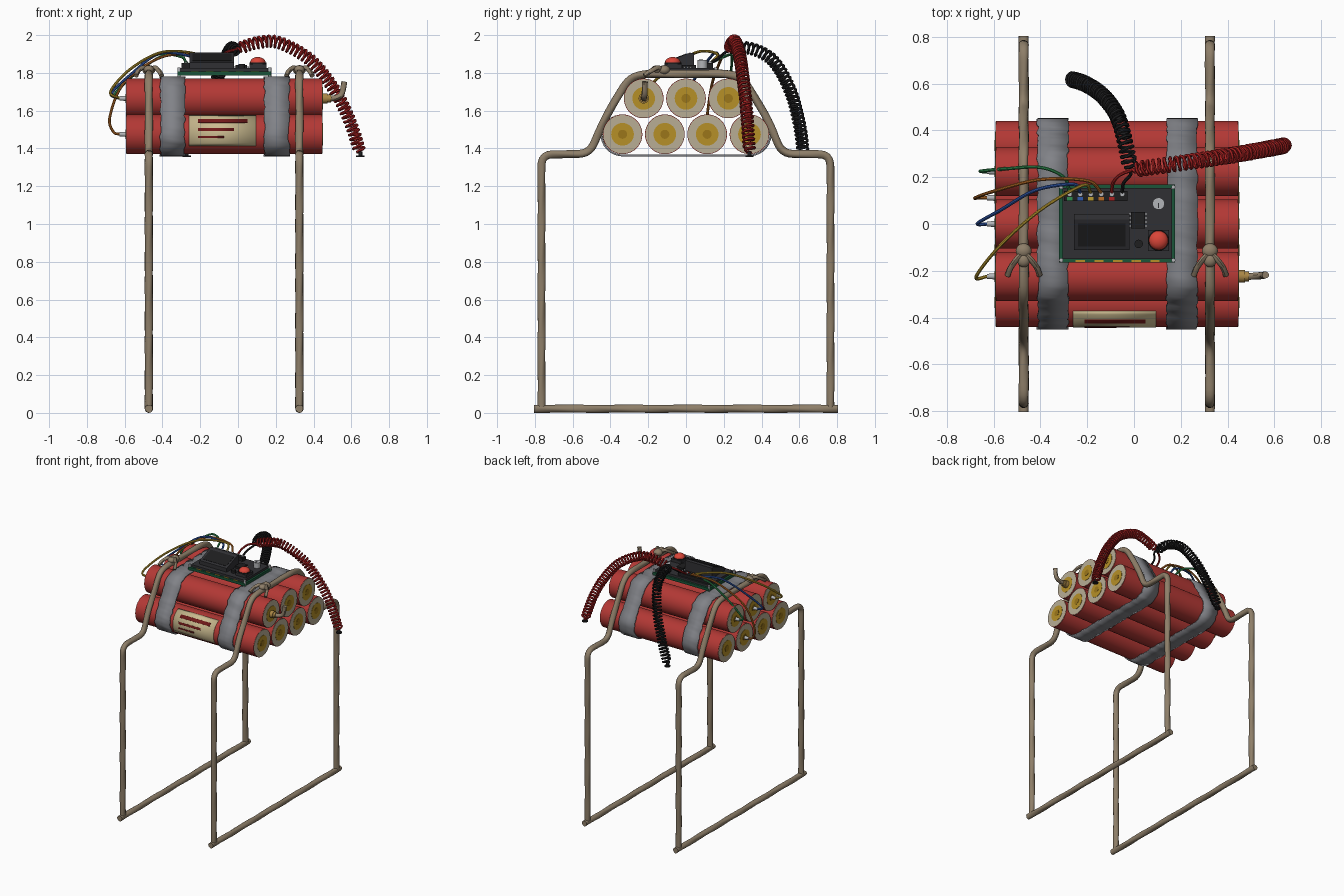
import bpy, bmesh, math, random
from mathutils import Vector, Matrix, geometry

if "Cube" in bpy.data.objects:
    bpy.data.objects.remove(bpy.data.objects["Cube"])

random.seed(4)
PALETTE = dict(red=(.45, .04, .035), cap=(.48, .42, .3), gold=(.47, .28, .02), amber=(.33, .18, .01),
               tape=(.22, .225, .245), rope=(.27, .21, .14), pcb=(.01, .09, .04), black=(.013, .013, .014),
               dark=(.03, .03, .034), cream=(.6, .5, .28), maroon=(.17, .01, .01), metal=(.45, .46, .48),
               brass=(.4, .24, .06), green=(.03, .27, .08), blue=(.03, .1, .42), yellow=(.5, .33, .03),
               orange=(.48, .15, .02), wire_red=(.4, .015, .015), button=(.7, .06, .04))
MATS = {}
for key, rgb in PALETTE.items():
    MATS[key] = bpy.data.materials.new(key)
    MATS[key].diffuse_color = (*rgb, 1)


def finish(name, bm, mat, smooth=True):
    bmesh.ops.recalc_face_normals(bm, faces=bm.faces)
    me = bpy.data.meshes.new(name)
    bm.to_mesh(me)
    bm.free()
    ob = bpy.data.objects.new(name, me)
    bpy.context.collection.objects.link(ob)
    me.materials.append(MATS[mat])
    if smooth:
        bpy.ops.object.select_all(action='DESELECT')
        ob.select_set(True)
        bpy.context.view_layer.objects.active = ob
        bpy.ops.object.shade_smooth_by_angle(angle=math.radians(40))
    return ob


def cyl(name, a, b, r, mat, sides=24, r2=None):
    a, b = Vector(a), Vector(b)
    bm = bmesh.new()
    m = Matrix.Translation((a + b) / 2) @ (b - a).to_track_quat('Z', 'Y').to_matrix().to_4x4()
    bmesh.ops.create_cone(bm, cap_ends=True, segments=sides, radius1=r, radius2=r if r2 is None else r2,
                          depth=(b - a).length, matrix=m)
    return finish(name, bm, mat)


def box(name, lo, hi, mat):
    lo, hi = Vector(lo), Vector(hi)
    bm = bmesh.new()
    bmesh.ops.create_cube(bm, size=1, matrix=Matrix.Translation((lo + hi) / 2) @ Matrix.Diagonal((*(hi - lo), 1)))
    return finish(name, bm, mat, False)


def ball(name, c, scale, mat):
    bm = bmesh.new()
    bmesh.ops.create_uvsphere(bm, u_segments=20, v_segments=12, radius=1,
                              matrix=Matrix.Translation(c) @ Matrix.Diagonal((*scale, 1)))
    return finish(name, bm, mat)


def resample(pts, step):
    out, carry = [pts[0]], step
    for a, b in zip(pts, pts[1:]):
        d = (b - a).length
        t = carry
        while t <= d:
            out.append(a.lerp(b, t / d))
            t += step
        carry = t - d
    if (out[-1] - pts[-1]).length > step * .3:
        out.append(pts[-1])
    return out


def spline(pts, step=.012):
    p = [Vector(q) for q in pts]
    p = [2 * p[0] - p[1]] + p + [2 * p[-1] - p[-2]]
    out = []
    for a, b, c, d in zip(p, p[1:], p[2:], p[3:]):
        for i in range(16):
            t = i / 16
            out.append(.5 * (2 * b + (c - a) * t + (2 * a - 5 * b + 4 * c - d) * t * t + (3 * b - a - 3 * c + d) * t ** 3))
    return resample(out + [p[-2]], step)


def rounded(pts, r, step=.02):
    p = [Vector(q) for q in pts]
    out = [p[0]]
    for a, b, c in zip(p, p[1:], p[2:]):
        s = b + (a - b).normalized() * min(r, (a - b).length / 2)
        e = b + (c - b).normalized() * min(r, (c - b).length / 2)
        out += [s.lerp(b, t / 8).lerp(b.lerp(e, t / 8), t / 8) for t in range(9)]
    return resample(out + [p[-1]], step)


def frames(pts):
    n = None
    for i, p in enumerate(pts):
        t = (pts[min(i + 1, len(pts) - 1)] - pts[max(i - 1, 0)]).normalized()
        n = t.orthogonal().normalized() if n is None else (n - t * n.dot(t)).normalized()
        yield p, n, t.cross(n)


def sweep(name, pts, r, mat, sides=8, twist=0):
    # twist > 0 gives a three-strand laid rope
    bm, rings = bmesh.new(), []
    for i, (p, n, b) in enumerate(frames(pts)):
        ring = []
        for k in range(sides):
            a = math.tau * k / sides
            rr = r * (.95 + .07 * math.cos(3 * a - twist * i)) if twist else r
            ring.append(bm.verts.new(p + (n * math.cos(a) + b * math.sin(a)) * rr))
        rings.append(ring)
    for u, v in zip(rings, rings[1:]):
        for k in range(sides):
            bm.faces.new((u[k], u[k - 1], v[k - 1], v[k]))
    bm.faces.new(rings[0])
    bm.faces.new(rings[-1])
    return finish(name, bm, mat)


def coil(name, path, r, turns, mat):
    fr = list(frames(spline(path, .004)))
    n, out = turns * 14, []
    for i in range(n + 1):
        p, u, v = fr[round(i / n * (len(fr) - 1))]
        a = math.tau * i / 14
        rr = r * min(1, i / 14, (n - i) / 14 + .1)
        out.append(p + (u * math.cos(a) + v * math.sin(a)) * rr)
    sweep(name, out, .0075, mat, 6)


# Seven tubes with layered end caps
X0, X1, R = -.59, .445, .105
TUBES = [(y, 1.475) for y in (-.336, -.112, .112, .336)] + [(y, 1.665) for y in (-.224, 0, .224)]
for i, (y, z) in enumerate(TUBES):
    cyl(f"tube_{i}", (X0, y, z), (X1, y, z), R, 'red', 40)
    for side, x, s in (("left", X0, -1), ("right", X1, 1)):
        for part, r, h, mat in (("cap", .102, .002, 'cap'), ("fill", .06, .004, 'gold'), ("core", .024, .006, 'amber')):
            cyl(f"tube_{part}_{side}_{i}", (x - s * .01, y, z), (x + s * h, y, z), r, mat, 32)

# Two tape bands wrapped around the bundle
ring = [Vector((y + .117 * math.cos(a * math.tau / 32), z + .117 * math.sin(a * math.tau / 32)))
        for y, z in TUBES for a in range(32)]
hull = [ring[i].to_3d() for i in geometry.convex_hull_2d(ring)]
hull = resample(hull + hull[:1], .025)[:-1]
for name, xa, xb in (("left", -.412, -.282), ("right", .14, .27)):
    bm, rows = bmesh.new(), []
    for p in hull:
        rows.append([bm.verts.new((x + random.uniform(-.005, .005), p.x, p.y)) for x in (xa, xb)])
    for u, v in zip(rows, rows[1:] + rows[:1]):
        bm.faces.new((u[0], u[1], v[1], v[0]))
    band = finish("tape_band_" + name, bm, 'tape')
    band.modifiers.new("thickness", 'SOLIDIFY').thickness = .01

# Curved label with plain printed bars
def patch(name, x0, x1, a0, a1, r, mat):
    bm = bmesh.new()
    rows = []
    for i in range(13):
        a = math.radians(a0 + (a1 - a0) * i / 12)
        rows.append([bm.verts.new((x, -.336 - r * math.cos(a), 1.475 + r * math.sin(a))) for x in (x0, x1)])
    for u, v in zip(rows, rows[1:]):
        bm.faces.new((u[1], u[0], v[0], v[1]))
    ob = finish(name, bm, mat)
    ob.modifiers.new("thickness", 'SOLIDIFY').thickness = .002

patch("label", -.26, .095, -35, 70, .1075, 'cream')
for i, (x1, a0, a1) in enumerate(((.05, 34, 48), (-.02, 9, 18), (-.075, -11, -5))):
    patch(f"label_bar_{i}", -.212, x1, a0, a1, .109, 'maroon')

# Rope stands with bow knots
HALF = [(.765, .025), (.765, 1.37), (.51, 1.37), (.445, 1.53), (.305, 1.77), (.23, 1.795)]
for name, x in (("left", -.472), ("right", .325)):
    path = [(x, -y, z) for y, z in HALF] + [(x, y, z) for y, z in reversed(HALF)]
    sweep("rope_frame_" + name, rounded(path, .06), .022, 'rope', 14, .4)
    sweep("rope_base_" + name, rounded([(x, -.805, .022), (x, 0, .022), (x, .805, .022)], .05), .022, 'rope', 14, .4)
    ball("knot_" + name, (x, -.115, 1.815), (.034, .032, .026), 'rope')
    ball("knot_front_" + name, (x, -.155, 1.818), (.028, .03, .022), 'rope')
    for s in (-1, 1):
        sweep(f"knot_tail_{name}_{s}", spline([(x, -.12, 1.815), (x + s * .03, -.15, 1.827),
              (x + s * .055, -.185, 1.81), (x + s * .068, -.22, 1.785)]), .013, 'rope', 10, .4)

# Circuit board, cover panel and screws
box("circuit_board", (-.32, -.165, 1.787), (.176, .168, 1.808), 'pcb')
box("board_cover", (-.305, -.15, 1.808), (.162, .153, 1.826), 'dark')
for x in (-.312, .168):
    for y in (-.155, .158):
        cyl("board_screw", (x, y, 1.775), (x, y, 1.829), .009, 'metal', 10)
for i in range(5):
    box("edge_contact", (-.25 + i * .08, -.163, 1.808), (-.21 + i * .08, -.155, 1.811), 'gold')

# Sloped display housing
bm = bmesh.new()
prof = [(-.112, 1.82), (.042, 1.82), (.042, 1.905), (.02, 1.907), (-.112, 1.856)]
face = bm.faces.new([bm.verts.new((-.257, y, z)) for y, z in prof])
ext = bmesh.ops.extrude_face_region(bm, geom=[face])['geom']
bmesh.ops.translate(bm, vec=(.237, 0, 0), verts=[v for v in ext if isinstance(v, bmesh.types.BMVert)])
if face not in bm.faces:
    bmesh.ops.holes_fill(bm, edges=bm.edges)
finish("display_housing", bm, 'dark', False)
bm = bmesh.new()
bmesh.ops.create_cube(bm, size=1, matrix=Matrix.Translation((-.138, -.046, 1.882)) @
                      Matrix.Rotation(math.atan2(.051, .132), 4, 'X') @ Matrix.Diagonal((.205, .105, .004, 1)))
finish("display_screen", bm, 'black', False)

# Push button, dial, buzzer and chip
box("button_base", (.06, -.115, 1.826), (.15, -.025, 1.848), 'dark')
cyl("button_collar", (.105, -.07, 1.848), (.105, -.07, 1.856), .045, 'black', 28)
ball("push_button", (.105, -.07, 1.856), (.041, .041, .028), 'button')
cyl("dial", (.105, .087, 1.826), (.105, .087, 1.868), .026, 'metal', 24)
box("dial_pointer", (.102, .068, 1.866), (.108, .09, 1.871), 'dark')
cyl("buzzer", (.02, -.085, 1.826), (.02, -.085, 1.846), .018, 'black', 20)
box("chip", (-.013, -.02, 1.826), (.047, .052, 1.842), 'black')
for i in range(4):
    for x in (-.018, .052):
        box("chip_pin", (x - .006, -.012 + i * .017, 1.826), (x + .006, -.005 + i * .017, 1.834), 'metal')

# Terminal block with coloured entries
box("terminal_block", (-.3, .098, 1.826), (-.028, .142, 1.852), 'black')
TERMS = ['green', 'blue', 'yellow', 'orange', 'wire_red', 'black']
for i, c in enumerate(TERMS):
    x = -.275 + i * .045
    cyl(f"terminal_screw_{i}", (x, .128, 1.85), (x, .128, 1.86), .011, 'metal', 12)
    box(f"terminal_tag_{i}", (x - .012, .1, 1.85), (x + .012, .115, 1.856), c)

# Wires looping to the left tube ends, with metal plugs
WIRES = dict(
    green=[(-.275, .135, 1.855), (-.3, .2, 1.885), (-.4, .242, 1.89), (-.55, .236, 1.79), (-.655, .226, 1.685), (-.625, .224, 1.665)],
    blue=[(-.23, .135, 1.855), (-.26, .17, 1.89), (-.42, .145, 1.9), (-.57, .06, 1.79), (-.67, .002, 1.69), (-.625, 0, 1.665)],
    yellow=[(-.185, .135, 1.855), (-.22, .165, 1.9), (-.4, .06, 1.91), (-.57, -.09, 1.82), (-.675, -.225, 1.7), (-.625, -.224, 1.665)],
    orange=[(-.14, .135, 1.855), (-.2, .185, 1.89), (-.4, .19, 1.885), (-.6, .14, 1.75), (-.678, .112, 1.57), (-.66, .112, 1.488), (-.62, .112, 1.475)])
for c, pts in WIRES.items():
    sweep("wire_" + c, spline(pts), .0075, c)
    _, y, z = pts[-1]
    cyl("wire_plug_" + c, (-.585, y, z), (-.628, y, z), .014, 'metal', 14, .011)

# Spring cables with feed leads and end clips
RED = [(-.005, .232, 1.925), (.09, .245, 1.957), (.21, .262, 1.962), (.38, .288, 1.87), (.51, .31, 1.71), (.59, .325, 1.55), (.648, .336, 1.375)]
BLACK = [(-.015, .23, 1.915), (-.035, .335, 1.93), (-.07, .46, 1.865), (-.135, .55, 1.71), (-.21, .6, 1.53), (-.272, .62, 1.375)]
for name, path, turns, mat, x in (("red", RED, 40, 'wire_red', -.095), ("black", BLACK, 34, 'black', -.05)):
    coil("spring_cable_" + name, path, .029, turns, mat)
    sweep("spring_lead_" + name, spline([(x, .135, 1.855), (x + .005, .175, 1.88), (x + .035, .21, 1.91), path[0]]), .0075, mat)
    ex, ey, ez = path[-1]
    cyl("cable_clip_" + name, (ex, ey, 1.355), (ex, ey, 1.362), .022, 'black', 16)
    cyl("cable_clip_stem_" + name, (ex, ey, 1.36), (ex, ey, 1.385), .01, 'black', 12)

# Fuse cord with brass collar on the right end
cyl("fuse_collar", (.44, -.224, 1.665), (.475, -.224, 1.665), .027, 'brass', 20)
cyl("fuse_ferrule", (.475, -.224, 1.665), (.492, -.224, 1.665), .021, 'brass', 20)
sweep("fuse_cord", spline([(.48, -.224, 1.665), (.52, -.222, 1.668), (.55, -.22, 1.69), (.563, -.218, 1.755)]), .016, 'rope', 12, .4)

for m in bpy.data.materials:
    if m.users and not m.is_grease_pencil:
        m.use_nodes = True
        m.node_tree.nodes["Principled BSDF"].inputs["Base Color"].default_value = m.diffuse_color
